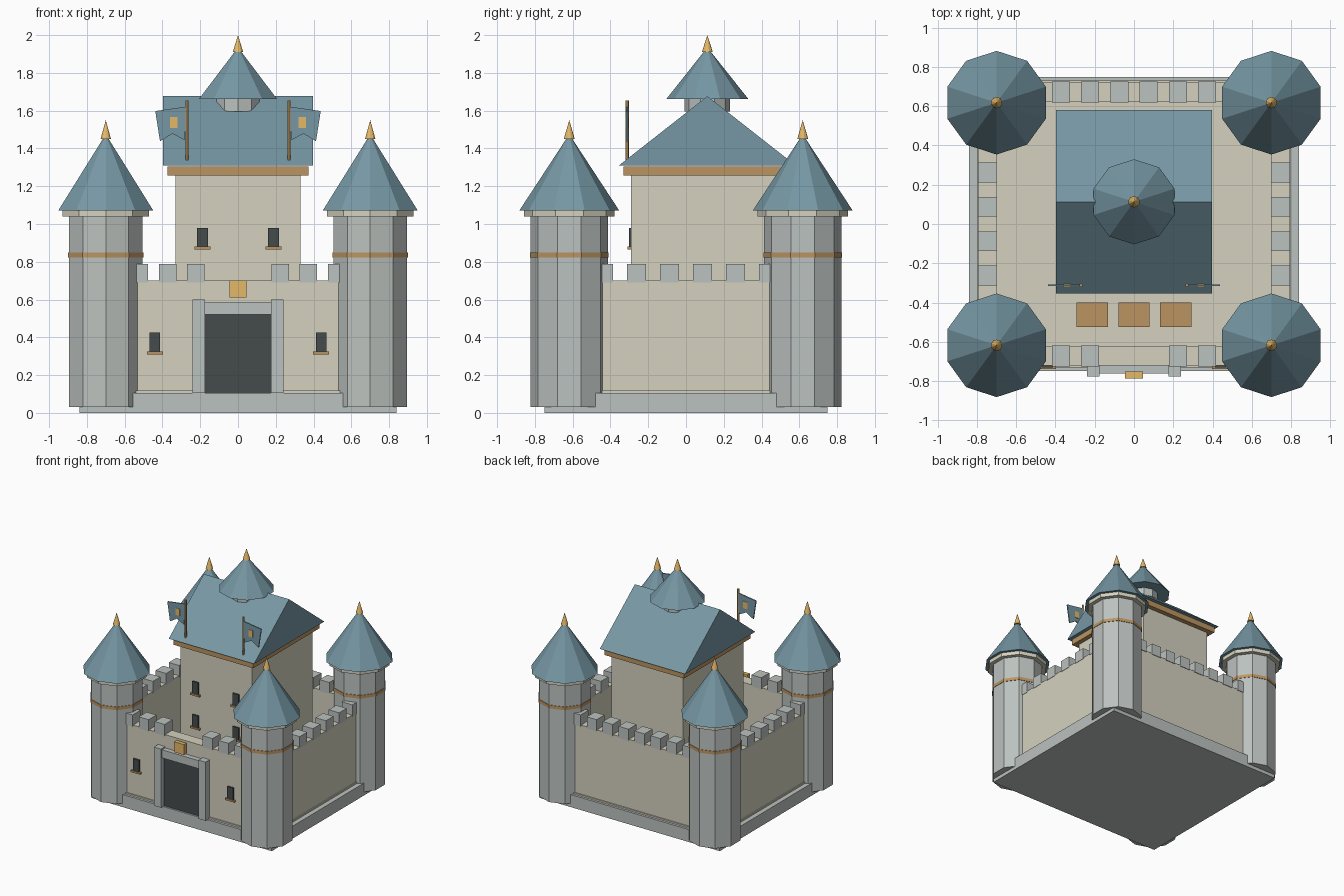
import bpy, bmesh
from mathutils import Matrix

if "Cube" in bpy.data.objects:
    bpy.data.objects.remove(bpy.data.objects["Cube"])


def material(name, rgb):
    m = bpy.data.materials.new(name)
    m.diffuse_color = (*rgb, 1)
    m.use_nodes = True
    m.node_tree.nodes["Principled BSDF"].inputs["Base Color"].default_value = m.diffuse_color
    return m


STONE = material("stone", (0.50, 0.54, 0.52))
CREAM = material("plaster", (0.66, 0.64, 0.52))
ROOF = material("roof_blue", (0.18, 0.31, 0.37))
WOOD = material("wood", (0.50, 0.30, 0.12))
GOLD = material("gold", (0.78, 0.48, 0.14))
DARK = material("dark", (0.06, 0.07, 0.07))


def finish(name, bm, mat):
    bmesh.ops.recalc_face_normals(bm, faces=bm.faces)
    me = bpy.data.meshes.new(name)
    bm.to_mesh(me)
    bm.free()
    me.materials.append(mat)
    ob = bpy.data.objects.new(name, me)
    bpy.context.collection.objects.link(ob)
    return ob


def box(name, x0, x1, y0, y1, z0, z1, mat):
    bm = bmesh.new()
    bmesh.ops.create_cube(bm, size=1)
    bmesh.ops.scale(bm, vec=(x1 - x0, y1 - y0, z1 - z0), verts=bm.verts)
    bmesh.ops.translate(bm, vec=((x0 + x1) / 2, (y0 + y1) / 2, (z0 + z1) / 2), verts=bm.verts)
    return finish(name, bm, mat)


def cone(name, x, y, z0, z1, r0, r1, mat, n=10):
    # rotated so that a corner points along y
    bm = bmesh.new()
    bmesh.ops.create_cone(bm, cap_ends=True, segments=n, radius1=r0, radius2=r1, depth=z1 - z0)
    v = max(bm.verts, key=lambda p: p.co.y).co
    turn = 0 if abs(v.x) < 1e-4 else 3.14159265 / n
    bmesh.ops.rotate(bm, matrix=Matrix.Rotation(turn, 3, 'Z'), verts=bm.verts)
    bmesh.ops.translate(bm, vec=(x, y, (z0 + z1) / 2), verts=bm.verts)
    return finish(name, bm, mat)


def prism(name, pts, offset, mat):
    # extrude a flat polygon along offset
    bm = bmesh.new()
    f = bm.faces.new([bm.verts.new(p) for p in pts])
    ext = bmesh.ops.extrude_face_region(bm, geom=[f], use_keep_orig=True)
    bmesh.ops.translate(bm, vec=offset, verts=[g for g in ext["geom"] if isinstance(g, bmesh.types.BMVert)])
    return finish(name, bm, mat)


def window(name, x, y, z):
    # y is the wall face; z is the bottom of the opening
    box(name, x - 0.028, x + 0.028, y - 0.012, y + 0.01, z, z + 0.1, DARK)
    box(name + "_sill", x - 0.043, x + 0.043, y - 0.02, y + 0.01, z - 0.015, z, WOOD)


# base and courtyard
box("base", -0.84, 0.84, -0.75, 0.75, 0, 0.105, STONE)
box("courtyard_floor", -0.80, 0.80, -0.73, 0.73, 0.1, 0.118, CREAM)
for x in (-0.213, 0, 0.213):
    box("courtyard_step", x - 0.08, x + 0.08, -0.525, -0.40, 0.11, 0.14, WOOD)

# curtain walls
for s in (-1, 1):
    box("side_wall", *sorted((s * 0.70, s * 0.792)), -0.62, 0.62, 0.1, 0.70, CREAM)
    box("cross_wall", -0.70, 0.70, *sorted((s * 0.625, s * 0.72)), 0.1, 0.70, CREAM)
    # battlements
    for i in range(8):
        x = (i - 3.5) * 0.149
        if s == 1 or abs(x) > 0.1:
            box("cross_merlon", x - 0.046, x + 0.046, s * 0.672 - 0.053, s * 0.672 + 0.053, 0.69, 0.787, STONE)
    for i in range(6):
        y = (i - 2.5) * 0.175
        box("side_merlon", s * 0.746 - 0.049, s * 0.746 + 0.049, y - 0.05, y + 0.05, 0.69, 0.787, STONE)

# corner towers
for x in (-0.70, 0.70):
    for y in (-0.618, 0.618):
        cone("tower_body", x, y, 0.03, 1.05, 0.205, 0.205, STONE)
        cone("tower_band", x, y, 0.823, 0.85, 0.209, 0.209, WOOD)
        cone("tower_cornice", x, y, 1.04, 1.078, 0.24, 0.24, CREAM)
        cone("tower_roof", x, y, 1.072, 1.475, 0.264, 0, ROOF)
        cone("tower_finial", x, y, 1.45, 1.55, 0.029, 0, GOLD)

# gate
box("gate_door", -0.176, 0.176, -0.735, -0.70, 0.105, 0.525, DARK)
box("gate_lintel", -0.178, 0.178, -0.762, -0.70, 0.52, 0.588, STONE)
box("gate_plaque", -0.046, 0.046, -0.786, -0.752, 0.612, 0.70, GOLD)
for s in (-1, 1):
    box("gate_pillar", *sorted((s * 0.175, s * 0.24)), -0.776, -0.70, 0.105, 0.60, STONE)
    window("wall_window", s * 0.44, -0.72, 0.325)

# keep
KY = 0.113
box("keep_body", -0.332, 0.332, KY - 0.403, KY + 0.403, 0.1, 1.265, CREAM)
box("keep_eave_trim", -0.372, 0.372, KY - 0.443, KY + 0.443, 1.257, 1.305, WOOD)
prism("keep_roof", [(-0.398, KY - 0.468, 1.31), (-0.398, KY + 0.468, 1.31), (-0.398, KY, 1.677)],
      (0.796, 0, 0), ROOF)
for s in (-1, 1):
    for z in (0.60, 0.88):
        window("keep_window", s * 0.188, KY - 0.403, z)

# rooftop turret
cone("turret_drum", 0, KY, 1.595, 1.67, 0.12, 0.12, STONE)
cone("turret_roof", 0, KY, 1.662, 1.935, 0.217, 0, ROOF)
cone("turret_finial", 0, KY, 1.91, 2.0, 0.029, 0, GOLD)

# flags
FLAG = [(0, 1.622), (0.17, 1.598), (0.145, 1.438), (0.08, 1.478), (0.015, 1.445)]
for s in (-1, 1):
    cone("flag_pole", s * 0.27, -0.312, 1.33, 1.655, 0.009, 0.009, WOOD, 6)
    prism("flag_cloth", [(s * (0.268 + u), -0.317, z) for u, z in FLAG], (0, 0.01, 0), ROOF)
    box("flag_emblem", s * 0.34 - 0.02, s * 0.34 + 0.02, -0.32, -0.304, 1.508, 1.566, GOLD)
